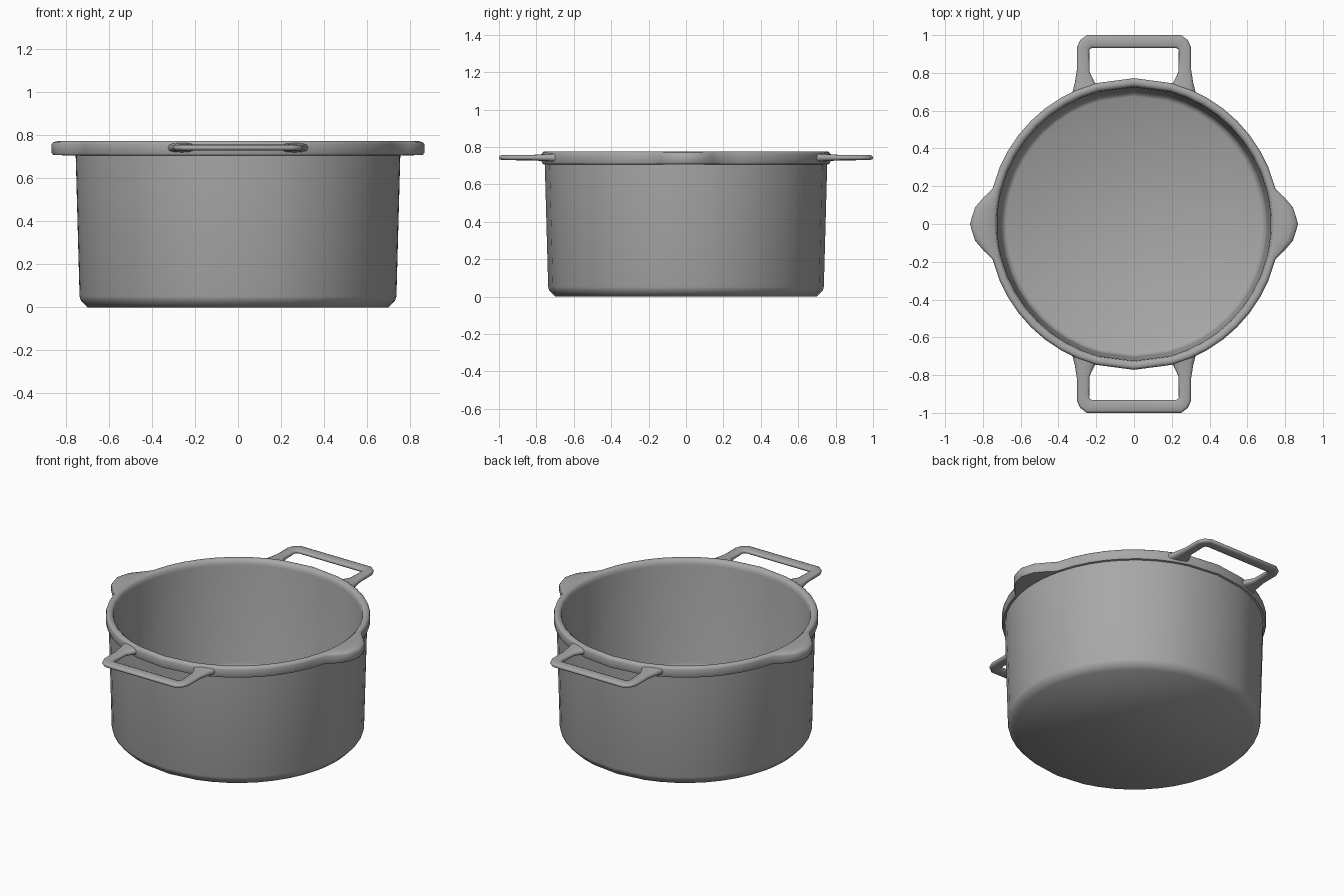
import bpy, bmesh, math

old = bpy.data.objects.get("Cube")
if old:
    bpy.data.objects.remove(old, do_unlink=True)

grey = bpy.data.materials.new("cast grey")
grey.use_nodes = True
colour = (0.39, 0.39, 0.39, 1)
grey.diffuse_color = colour
bsdf = grey.node_tree.nodes["Principled BSDF"]
bsdf.inputs["Base Color"].default_value = colour
bsdf.inputs["Roughness"].default_value = 0.6


def finish(bm, name, angle):
    bmesh.ops.recalc_face_normals(bm, faces=bm.faces)
    mesh = bpy.data.meshes.new(name)
    bm.to_mesh(mesh)
    bm.free()
    mesh.materials.append(grey)
    obj = bpy.data.objects.new(name, mesh)
    bpy.context.collection.objects.link(obj)
    bpy.ops.object.select_all(action="DESELECT")
    obj.select_set(True)
    bpy.context.view_layer.objects.active = obj
    bpy.ops.object.shade_smooth_by_angle(angle=math.radians(angle))


def bridge(bm, rings):
    """Join each ring of vertices to the next with quads and cap both ends."""
    for a, b in zip(rings, rings[1:]):
        n = len(a)
        for i in range(n):
            j = (i + 1) % n
            bm.faces.new((a[i], a[j], b[j], b[i]))
    bm.faces.new(rings[0])
    bm.faces.new(rings[-1])


def spout(deg):
    """Extra rim radius near the two pouring lips, with straight flanks."""
    off = min(deg % 180, 180 - deg % 180)
    if off >= 14:
        return 0
    if off <= 6:
        return 0.096 - 0.022 * off / 6
    return 0.074 * (14 - off) / 8


# Pot wall, floor and rim: (radius, height, share of the spout)
profile = [
    (0.70, 0, 0), (0.732, 0.034, 0), (0.737, 0.052, 0), (0.755, 0.706, 0),
    (0.767, 0.709, 0.97), (0.772, 0.722, 1),
    (0.772, 0.758, 1), (0.768, 0.769, 0.95), (0.760, 0.775, 0.75),
    (0.742, 0.775, 0), (0.728, 0.764, 0), (0.724, 0.74, 0),
    (0.704, 0.12, 0), (0.697, 0.094, 0), (0.675, 0.08, 0),
]
# Columns every 7.5 degrees, wider at front and back, finer at the spouts
angles = {7.5 * k for k in range(48) if k % 24 not in (0, 1, 2, 11, 13, 22, 23)}
for side in (0, 180):
    angles |= {(side + d) % 360 for d in (-14, -10, -6, -3, 0, 3, 6, 10, 14)}

bm = bmesh.new()
rings = []
for r, z, share in profile:
    ring = []
    for deg in sorted(angles):
        radius = r + share * spout(deg)
        t = math.radians(deg)
        ring.append(bm.verts.new((radius * math.cos(t), radius * math.sin(t), z)))
    rings.append(ring)
bridge(bm, rings)
finish(bm, "pot", 50)

# Loop handles: outer point, inner point and half thickness along one half
half = [
    ((0.328, 0.69), (0.19, 0.73), 0.023),
    ((0.314, 0.745), (0.208, 0.75), 0.020),
    ((0.302, 0.82), (0.235, 0.805), 0.015),
    ((0.302, 0.935), (0.237, 0.918), 0.014),
    ((0.286, 0.973), (0.232, 0.927), 0.014),
    ((0.25, 1.0), (0.222, 0.932), 0.014),
]
path = half + [((-o[0], o[1]), (-i[0], i[1]), h) for o, i, h in reversed(half)]

for name, side in (("front_handle", -1), ("back_handle", 1)):
    bm = bmesh.new()
    rings = []
    for outer, inner, h in path:
        ring = []
        for k in range(12):
            # rounded, slightly boxy cross-section
            c, s = math.cos(math.tau * k / 12), math.sin(math.tau * k / 12)
            u = math.copysign(abs(c) ** 0.7, c) * 0.5 + 0.5
            w = math.copysign(abs(s) ** 0.7, s)
            x = inner[0] + (outer[0] - inner[0]) * u
            y = inner[1] + (outer[1] - inner[1]) * u
            ring.append(bm.verts.new((x, side * y, 0.743 + h * w)))
        rings.append(ring)
    bridge(bm, rings)
    finish(bm, name, 50)
